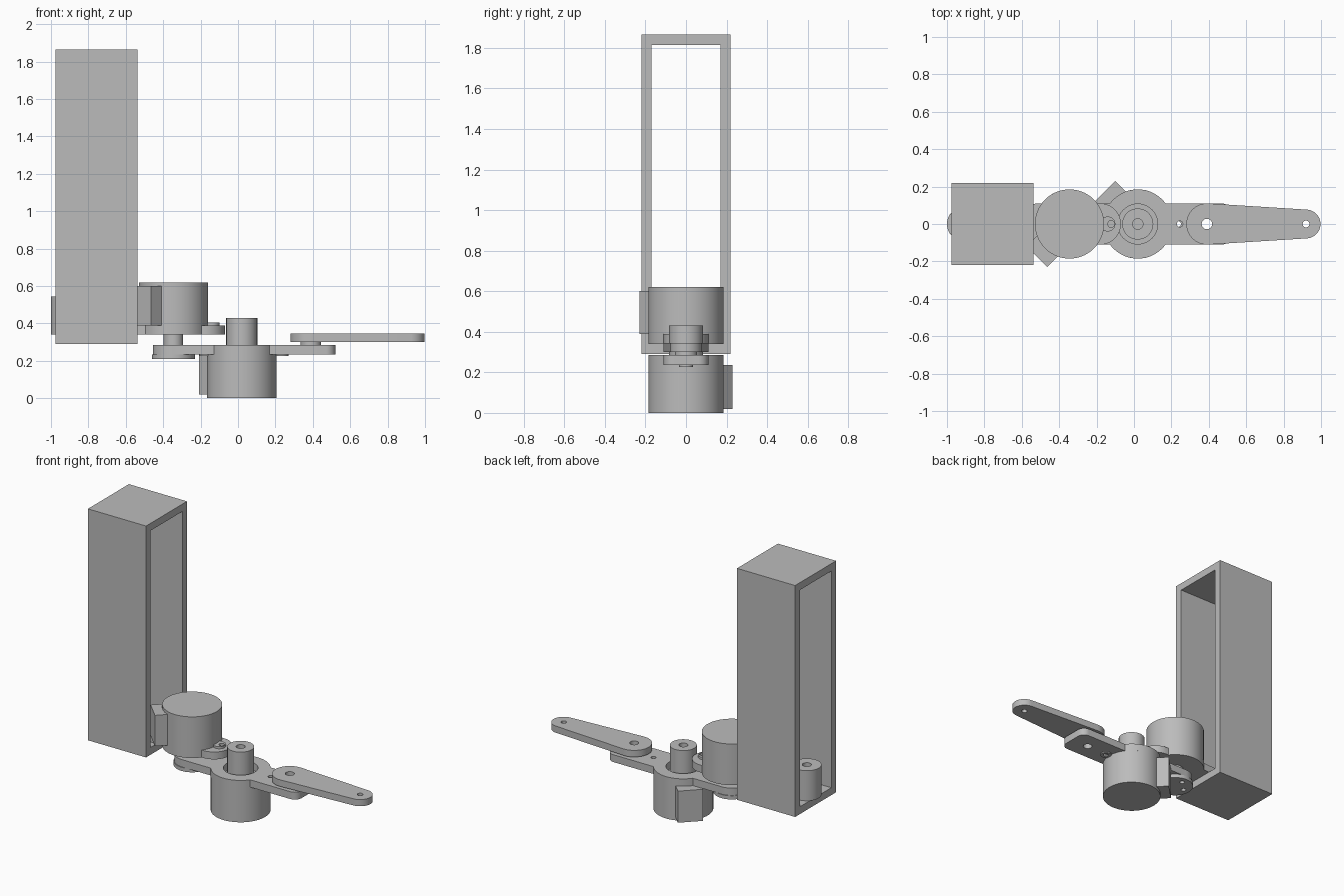
import bpy
from math import sin, cos, pi, radians, asin, sqrt

cube = bpy.data.objects.get("Cube")
if cube:
    bpy.data.objects.remove(cube, do_unlink=True)

grey = bpy.data.materials.new("plain grey")
grey.use_nodes = True
COLOUR = (0.5, 0.5, 0.5, 1)
grey.diffuse_color = COLOUR
grey.node_tree.nodes["Principled BSDF"].inputs["Base Color"].default_value = COLOUR


def arc(cx, r, a0, a1, n=20, cy=0):
    return [(cx + r * cos(a0 + (a1 - a0) * i / n), cy + r * sin(a0 + (a1 - a0) * i / n))
            for i in range(n + 1)]


def circle(cx, r, cy=0, n=56):
    return arc(cx, r, 0, 2 * pi, n, cy)[:-1]


def mirrored(upper):
    """Close an upper half outline by mirroring it across y = 0."""
    return upper + [(x, -y) for x, y in reversed(upper) if abs(y) > 1e-5]


def extrude(name, z0, z1, outline, *holes):
    """Flat outline with holes, extruded from z0 to z1."""
    data = bpy.data.curves.new(name, 'CURVE')
    data.dimensions = '2D'
    data.fill_mode = 'BOTH'
    data.extrude = (z1 - z0) / 2
    for loop in (outline, *holes):
        spline = data.splines.new('POLY')
        spline.points.add(len(loop) - 1)
        for p, (x, y) in zip(spline.points, loop):
            p.co = (x, y, 0, 1)
        spline.use_cyclic_u = True
    ob = bpy.data.objects.new(name, data)
    ob.location.z = (z0 + z1) / 2
    bpy.context.collection.objects.link(ob)
    bpy.ops.object.select_all(action='DESELECT')
    ob.select_set(True)
    bpy.context.view_layer.objects.active = ob
    bpy.ops.object.convert(target='MESH')
    ob = bpy.context.object
    ob.data.materials.clear()
    ob.data.materials.append(grey)
    bpy.ops.object.shade_smooth_by_angle(angle=radians(30))
    return ob


def plate_outline(cx, right, left):
    """Strip with a wide round seat for the motor at cx."""
    a = asin(W / R)
    return mirrored(right + arc(cx, R, a, pi - a) + left)


def motor(name, cx, z0, z1, box0, box1, angle):
    """Round motor can with a connector block on one side."""
    extrude(name + "_can", z0, z1, circle(cx, R))
    c, s = cos(angle), sin(angle)
    block = [(0.13, -0.078), (0.247, -0.078), (0.247, 0.078), (0.13, 0.078)]
    extrude(name + "_connector", box0, box1,
            [(cx + c * u - s * v, s * u + c * v) for u, v in block])


R, W = 0.185, 0.11           # motor radius, half width of the links
BASE, ELBOW, TIP = 0.02, -0.345, 0.39

# Base motor with hollow output shaft
motor("base_motor", BASE, 0, 0.235, 0.02, 0.235, radians(135))
extrude("base_shaft", 0.235, 0.43, circle(BASE, 0.083), circle(BASE, 0.028))

# Lower link with bearing hole, rounded right end and round elbow end
lower = plate_outline(BASE,
                      arc(0.47, 0.05, 0, pi / 2, 8, W - 0.05),
                      arc(ELBOW, W, pi / 2, pi))
extrude("lower_link", 0.235, 0.285, lower, circle(BASE, 0.107),
        circle(0.245, 0.016), circle(TIP, 0.028))
extrude("elbow_hub", 0.21, 0.235, circle(ELBOW, 0.115),
        *[circle(ELBOW + dx, 0.016, dy) for dx, dy in ((0.07, 0), (-0.07, 0), (0, 0.07), (0, -0.07))])
for x in (0.235, -0.17):
    extrude("link_boss", 0.227, 0.235, circle(x, 0.035), circle(x, 0.016))

# Elbow motor turned upside down, with its shaft
motor("elbow_motor", ELBOW, 0.39, 0.62, 0.39, 0.60, radians(225))
extrude("elbow_shaft", 0.285, 0.34, circle(ELBOW, 0.052))

# Upper link reaching into the frame
upper = plate_outline(ELBOW, arc(-0.18, W, 0, pi / 2), arc(-0.91, 0.09, pi / 2, pi))
extrude("upper_link", 0.34, 0.39, upper, circle(-0.122, 0.018))
extrude("upper_link_boss", 0.39, 0.405, circle(-0.14, 0.04), circle(-0.122, 0.018))
extrude("frame_hub", 0.39, 0.545, circle(-0.91, 0.09), circle(-0.91, 0.028))

# Tapered end arm on a spacer
slope = asin((W - 0.075) / (0.92 - TIP))
arm = mirrored(arc(0.92, 0.077, 0, pi / 2 - slope) + arc(TIP, W, pi / 2 - slope, pi))
extrude("end_arm", 0.30, 0.345, arm, circle(TIP, 0.028), circle(0.92, 0.018))
extrude("arm_spacer", 0.285, 0.30, circle(TIP, 0.055), circle(TIP, 0.028))

# Tall rectangular frame, open along x
X, HEIGHT = 0.4375, 1.575
half, wall = HEIGHT / 2, 0.05


def rect(a, b):
    return [(-a, -b), (a, -b), (a, b), (-a, b)]


frame = extrude("tall_frame", -X / 2, X / 2, rect(half, 0.22), rect(half - wall, 0.22 - wall))
frame.rotation_euler = (0, radians(90), 0)
frame.location = (-0.757, 0, 0.29 + half)
